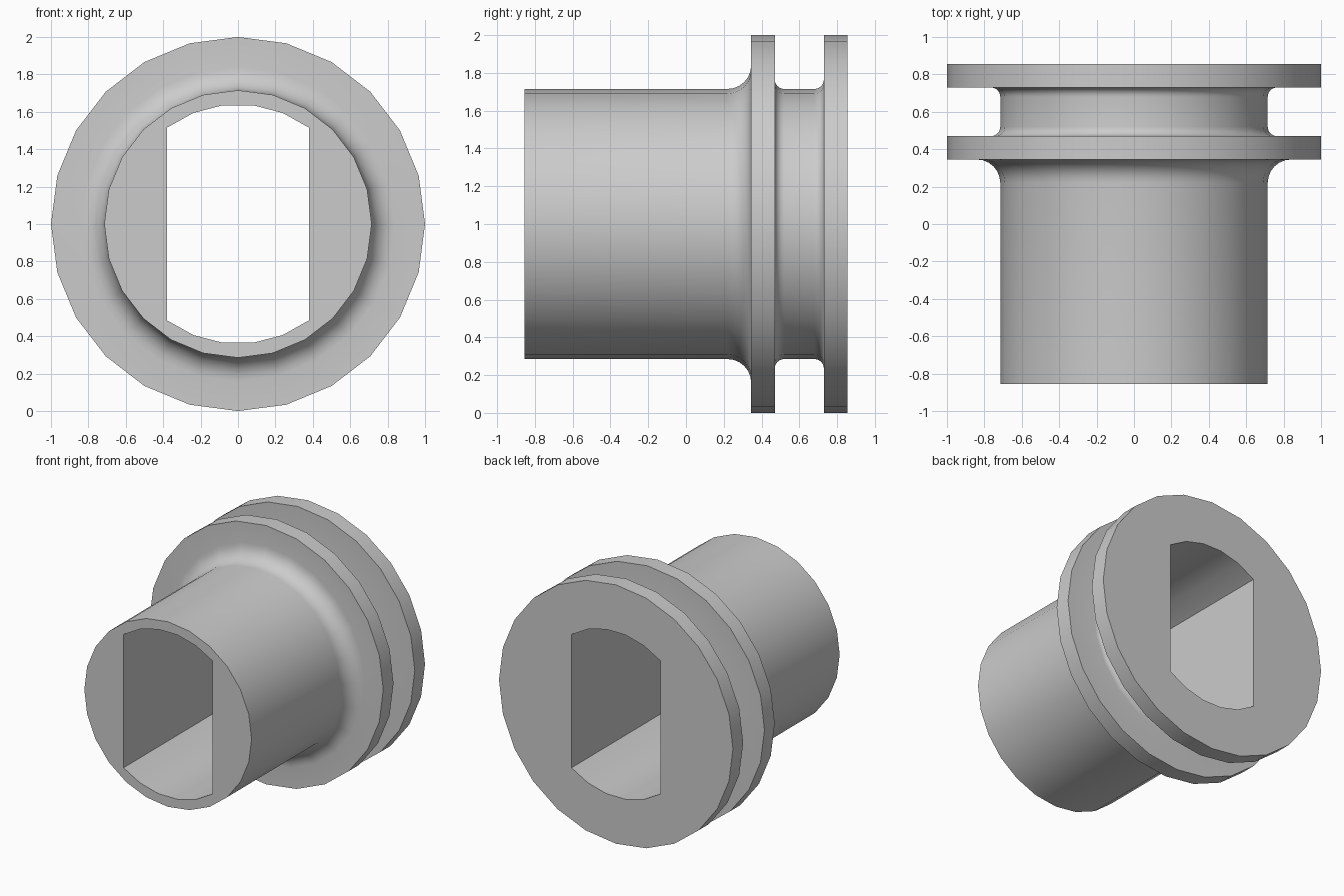
import bpy
import bmesh
from math import sin, cos, pi, asin

cube = bpy.data.objects.get("Cube")
if cube:
    bpy.data.objects.remove(cube)

SIDES = 24
TUBE_R, FLANGE_R, BORE_R, BORE_HALF = 0.715, 1.0, 0.64, 0.38
END = 0.855
FRONT_FLANGE = (0.345, 0.47)
REAR_FLANGE_Y = 0.73


def fillet(y, r, size, facing, steps=6):
    """Quarter arc from the tube surface up to a flange face at y."""
    return [(y + facing * size * (1 - sin(a)), r + size * (1 - cos(a)))
            for a in (pi / 2 * i / steps for i in range(steps + 1))]


# Outer profile as (y, radius), front to back
big = fillet(FRONT_FLANGE[0], TUBE_R, 0.125, -1)
groove_front = fillet(FRONT_FLANGE[1], TUBE_R, 0.05, 1)[::-1]
groove_back = fillet(REAR_FLANGE_Y, TUBE_R, 0.05, -1)
profile = ([(-END, TUBE_R)] + big
           + [(y, FLANGE_R) for y in FRONT_FLANGE]
           + groove_front + groove_back
           + [(REAR_FLANGE_Y, FLANGE_R), (END, FLANGE_R)])

# Double-flat bore section as (x, z): two arcs joined by straight sides
half = asin(BORE_HALF / BORE_R)
arc = [(BORE_R * sin(a), BORE_R * cos(a))
       for a in (half * (2 * i / 5 - 1) for i in range(6))]
bore = arc + [(-x, -z) for x, z in arc]

bm = bmesh.new()


def ring(points, y):
    return [bm.verts.new((x, y, z + 1)) for x, z in points]


def bridge(a, b):
    for i in range(len(a)):
        j = (i + 1) % len(a)
        bm.faces.new((a[i], a[j], b[j], b[i]))


def loop_edges(verts):
    return [bm.edges.get((verts[i - 1], verts[i])) for i in range(len(verts))]


# Turned outer surface
circle = [(sin(2 * pi * i / SIDES), cos(2 * pi * i / SIDES)) for i in range(SIDES)]
rings = [ring([(x * r, z * r) for x, z in circle], y) for y, r in profile]
for a, b in zip(rings, rings[1:]):
    bridge(a, b)

# Through bore and the two end faces around it
bore_front, bore_back = ring(bore, -END), ring(bore, END)
bridge(bore_front, bore_back)
for outer, inner in ((rings[0], bore_front), (rings[-1], bore_back)):
    bmesh.ops.triangle_fill(bm, edges=loop_edges(outer) + loop_edges(inner),
                            use_beauty=True)
bmesh.ops.recalc_face_normals(bm, faces=bm.faces)

mesh = bpy.data.meshes.new("flanged_bushing")
bm.to_mesh(mesh)
bm.free()
obj = bpy.data.objects.new("flanged_bushing", mesh)
bpy.context.collection.objects.link(obj)

# Plain grey material
grey = bpy.data.materials.new("plain_grey")
grey.use_nodes = True
grey.diffuse_color = (0.6, 0.6, 0.6, 1)
grey.node_tree.nodes["Principled BSDF"].inputs["Base Color"].default_value = grey.diffuse_color
mesh.materials.append(grey)

# Smooth barrel and fillets, crisp rims
bpy.ops.object.select_all(action="DESELECT")
obj.select_set(True)
bpy.context.view_layer.objects.active = obj
bpy.ops.object.shade_smooth_by_angle(angle=pi / 6)
